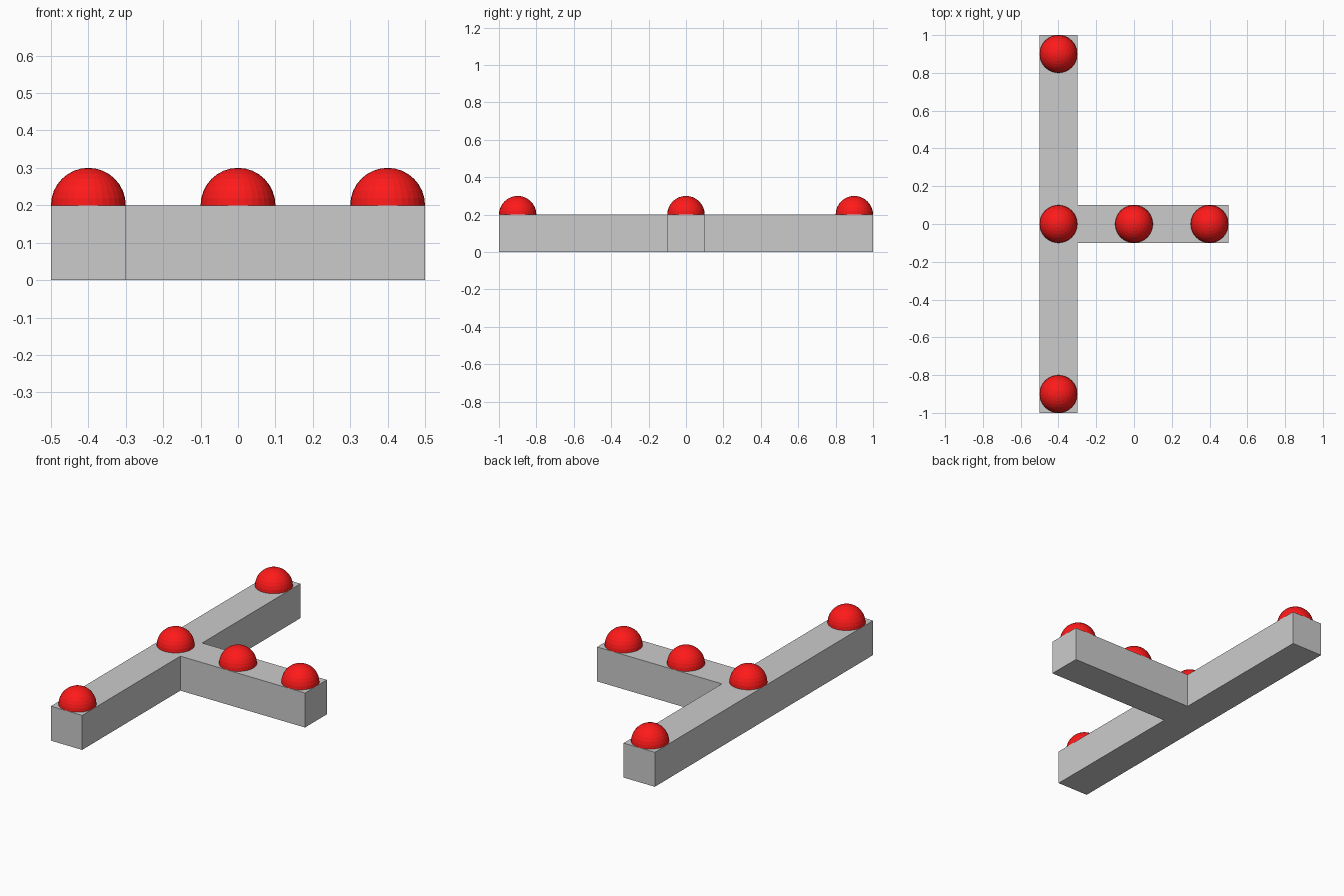
import bpy, bmesh

if "Cube" in bpy.data.objects:
    bpy.data.objects.remove(bpy.data.objects["Cube"])

# T-shaped beam: outline extruded upward
outline = [(-0.5, -1), (-0.3, -1), (-0.3, -0.1), (0.5, -0.1),
           (0.5, 0.1), (-0.3, 0.1), (-0.3, 1), (-0.5, 1)]
bm = bmesh.new()
base = bm.faces.new([bm.verts.new((x, y, 0)) for x, y in outline])
top = bmesh.ops.extrude_face_region(bm, geom=[base], use_keep_orig=True)["geom"]
bmesh.ops.translate(bm, vec=(0, 0, 0.2),
                    verts=[v for v in top if isinstance(v, bmesh.types.BMVert)])
bmesh.ops.recalc_face_normals(bm, faces=bm.faces)
mesh = bpy.data.meshes.new("t_beam")
bm.to_mesh(mesh)
bm.free()
bpy.context.collection.objects.link(bpy.data.objects.new("t_beam", mesh))

# Red balls half sunk into the beam
red = bpy.data.materials.new("red")
red.diffuse_color = (1.0, 0.01, 0.01, 1)
red.use_nodes = True
red.node_tree.nodes["Principled BSDF"].inputs["Base Color"].default_value = red.diffuse_color
balls = {"ball_back": (-0.4, 0.9), "ball_front": (-0.4, -0.9),
         "ball_junction": (-0.4, 0), "ball_middle": (0, 0), "ball_end": (0.4, 0)}
for name, (x, y) in balls.items():
    bpy.ops.mesh.primitive_uv_sphere_add(segments=32, ring_count=16,
                                         radius=0.1, location=(x, y, 0.2))
    ball = bpy.context.object
    ball.name = name
    ball.data.materials.append(red)
